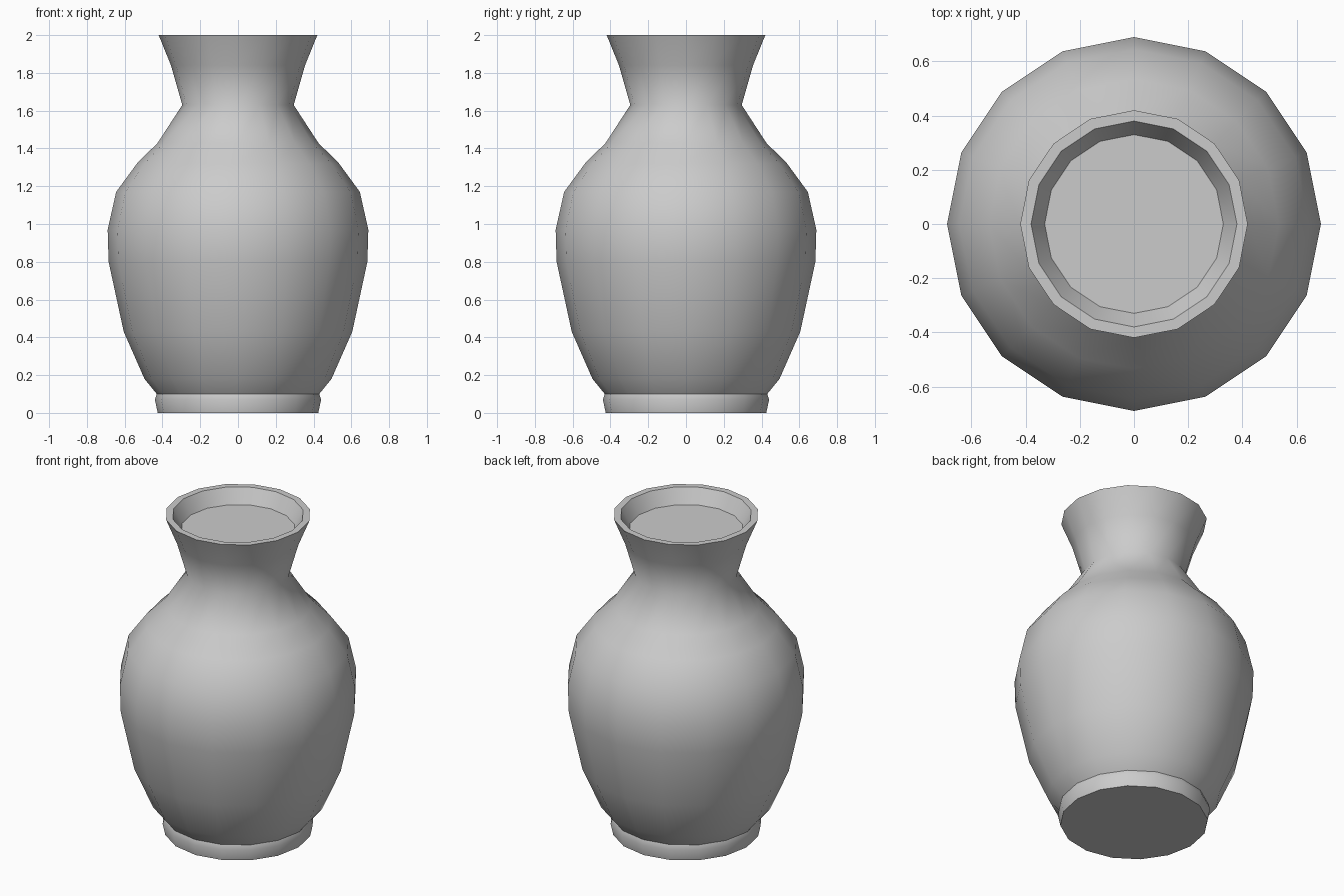
import bpy, bmesh
from math import cos, sin, pi, radians

if "Cube" in bpy.data.objects:
    bpy.data.objects.remove(bpy.data.objects["Cube"])

SIDES = 16


def lathe(name, profile, cap_start=False, cap_end=False):
    """Revolve (radius, z) points around z, optionally capping the ends."""
    bm = bmesh.new()
    rings = [[bm.verts.new((r * cos(2 * pi * i / SIDES), r * sin(2 * pi * i / SIDES), z))
              for i in range(SIDES)] for r, z in profile]
    for a, b in zip(rings, rings[1:]):
        for i in range(SIDES):
            j = (i + 1) % SIDES
            bm.faces.new((a[i], a[j], b[j], b[i]))
    if cap_start:
        bm.faces.new(rings[0][::-1])
    if cap_end:
        bm.faces.new(rings[-1])
    mesh = bpy.data.meshes.new(name)
    bm.to_mesh(mesh)
    bm.free()
    obj = bpy.data.objects.new(name, mesh)
    bpy.context.collection.objects.link(obj)
    bpy.ops.object.select_all(action='DESELECT')
    obj.select_set(True)
    bpy.context.view_layer.objects.active = obj
    bpy.ops.object.shade_smooth_by_angle(angle=radians(55))
    return obj


# Foot ring with closed underside
lathe("foot", [(0.425, 0), (0.44, 0.07), (0.43, 0.10)], cap_start=True)

# Belly, neck, flared rim and the shallow recess in the mouth
lathe("vase_body", [
    (0.43, 0.10), (0.495, 0.18), (0.605, 0.43), (0.685, 0.80), (0.69, 0.97),
    (0.645, 1.17), (0.535, 1.32), (0.425, 1.43), (0.295, 1.63), (0.355, 1.84),
    (0.42, 2.0), (0.38, 2.0), (0.33, 1.91)], cap_end=True)
